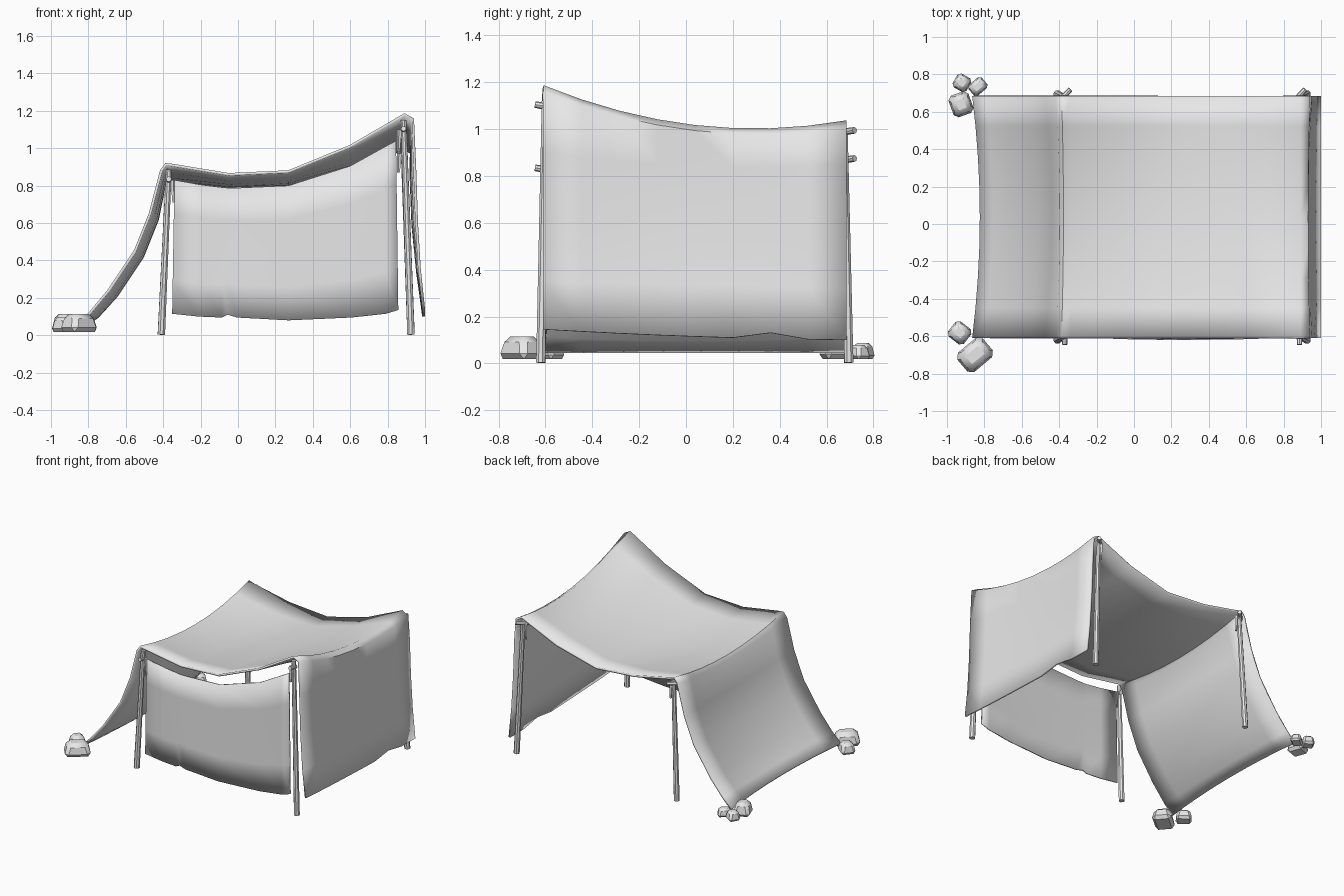
import bpy, bmesh, math
from mathutils import Vector, Matrix

cube = bpy.data.objects.get("Cube")
if cube:
    bpy.data.objects.remove(cube, do_unlink=True)

grey = bpy.data.materials.new("plain_grey")
grey.use_nodes = True
grey.diffuse_color = (0.8, 0.8, 0.8, 1)
grey.node_tree.nodes["Principled BSDF"].inputs["Base Color"].default_value = (0.8, 0.8, 0.8, 1)

FRONT, BACK = -0.61, 0.685


def add_object(name, bm, angle=40):
    bmesh.ops.recalc_face_normals(bm, faces=bm.faces)
    mesh = bpy.data.meshes.new(name)
    bm.to_mesh(mesh)
    bm.free()
    mesh.materials.append(grey)
    obj = bpy.data.objects.new(name, mesh)
    bpy.context.collection.objects.link(obj)
    bpy.ops.object.select_all(action='DESELECT')
    obj.select_set(True)
    bpy.context.view_layer.objects.active = obj
    bpy.ops.object.shade_smooth_by_angle(angle=math.radians(angle))
    return obj


def cloth(name, rows, thickness):
    """Sheet through rows of points, given thickness on both sides."""
    bm = bmesh.new()
    grid = [[bm.verts.new(p) for p in row] for row in rows]
    for a, b in zip(grid, grid[1:]):
        for i in range(len(a) - 1):
            bm.faces.new((a[i], a[i + 1], b[i + 1], b[i]))
    obj = add_object(name, bm, 60)
    mod = obj.modifiers.new("thickness", 'SOLIDIFY')
    mod.thickness = thickness
    mod.offset = 0
    return obj


def stick(name, start, end, r1, r2, sides=8):
    start, end = Vector(start), Vector(end)
    axis = end - start
    bm = bmesh.new()
    turn = axis.to_track_quat('Z', 'Y').to_matrix().to_4x4()
    bmesh.ops.create_cone(bm, cap_ends=True, segments=sides, radius1=r1, radius2=r2,
                          depth=axis.length,
                          matrix=Matrix.Translation((start + end) / 2) @ turn)
    return add_object(name, bm)


def rock(name, x, y, sx, sy, height, turn):
    bm = bmesh.new()
    bmesh.ops.create_cube(bm, size=1)
    for v in bm.verts:
        k = 0.72 if v.co.z > 0 else 1
        v.co = Vector((v.co.x * sx * k, v.co.y * sy * k, v.co.z * height))
    bmesh.ops.bevel(bm, geom=bm.edges[:], offset=min(sx, sy) * 0.17, segments=1,
                    affect='EDGES', profile=0.5)
    bm.transform(Matrix.Translation((x, y, 0.018 + height / 2)) @
                 Matrix.Rotation(math.radians(turn), 4, 'Z'))
    add_object(name, bm, 35)


# Tarp: profile of x, front height, back height, inward pull and sag at mid width
profile = [
    (-0.86, 0.05, 0.05, 0.04, 0), (-0.79, 0.12, 0.12, 0.04, 0.02),
    (-0.69, 0.24, 0.24, 0.04, 0.03), (-0.55, 0.45, 0.45, 0.04, 0.03),
    (-0.47, 0.65, 0.65, 0.04, 0.03), (-0.41, 0.88, 0.88, 0.02, 0.06),
    (-0.385, 0.915, 0.915, 0.01, 0.08), (-0.34, 0.908, 0.9, 0, 0.08),
    (-0.05, 0.86, 0.84, 0, 0.055), (0.27, 0.875, 0.815, 0, 0.035),
    (0.6, 1.01, 0.9, 0, 0.04), (0.89, 1.18, 1.03, 0, 0.095),
    (0.935, 1.155, 1.005, -0.01, 0.09), (0.945, 0.9, 0.85, -0.02, 0.03),
    (0.955, 0.6, 0.57, -0.02, 0), (0.97, 0.35, 0.32, -0.01, 0),
    (0.992, 0.145, 0.1, 0, 0.008)]
rows = []
for x, zf, zb, pull, sag in profile:
    row = []
    for i in range(9):
        t = i / 8
        s = 1 - (2 * t - 1) ** 2
        row.append((x + pull * s, FRONT + (BACK - FRONT) * t, zf + (zb - zf) * t - sag * s))
    rows.append(row)
# small crease in the hanging hem
x, y, z = rows[-1][6]
rows[-1][6] = (x, y, z + 0.025)
cloth("tarp", rows, 0.015)

# Front wall hanging under the roof: x, top height, bottom height
wall = [(-0.34, 0.83, 0.115), (-0.2, 0.805, 0.1), (-0.08, 0.79, 0.095),
        (-0.05, 0.788, 0.11), (0, 0.788, 0.095), (0.27, 0.8, 0.08),
        (0.6, 0.905, 0.095), (0.78, 1.005, 0.115), (0.845, 1.04, 0.135)]
rows = []
for x, top, low in wall:
    swell = max(0, 1 - ((x - 0.28) / 0.6) ** 2) * 0.018
    rows.append([(x + (x - 0.25) * 0.02 * t, -0.598 - swell * t, top + (low - top) * t)
                 for t in (0, 0.25, 0.5, 0.75, 1)])
cloth("front_wall", rows, 0.01)

# Poles with a peg and a tie at each top
corners = [("front_right", -0.37, -0.41, -1, 0.885, 0.83),
           ("front_left", 0.885, 0.925, -1, 1.15, 1.1),
           ("back_right", -0.37, -0.41, 1, 0.885, 0.87),
           ("back_left", 0.885, 0.925, 1, 1.0, 0.99)]
for name, xt, xb, side, top, peg in corners:
    yt, yb = (-0.6, -0.62) if side < 0 else (0.675, 0.695)
    stick(name + "_pole", (xb, yb, 0.003), (xt, yt, top), 0.021, 0.016)
    lean = 0 if side < 0 else 0.03
    stick(name + "_peg", (xt - lean, yt - side * 0.02, peg - 0.005),
          (xt + lean, yt + side * 0.045, peg + 0.005), 0.016, 0.014)
    inward = 0.02 if xt < 0 else -0.02
    stick(name + "_tie", (xt + inward, yt, peg),
          (xt + inward * 1.3, yt, peg - 0.12), 0.014, 0.008, 5)

# Stones holding down the sloping side
rock("front_large_stone", -0.85, -0.7, 0.19, 0.145, 0.097, 40)
rock("front_small_stone", -0.932, -0.582, 0.115, 0.11, 0.08, -38)
rock("back_large_stone", -0.925, 0.64, 0.12, 0.13, 0.097, 20)
rock("back_middle_stone", -0.92, 0.755, 0.09, 0.09, 0.07, -30)
rock("back_small_stone", -0.835, 0.735, 0.1, 0.08, 0.06, 40)
